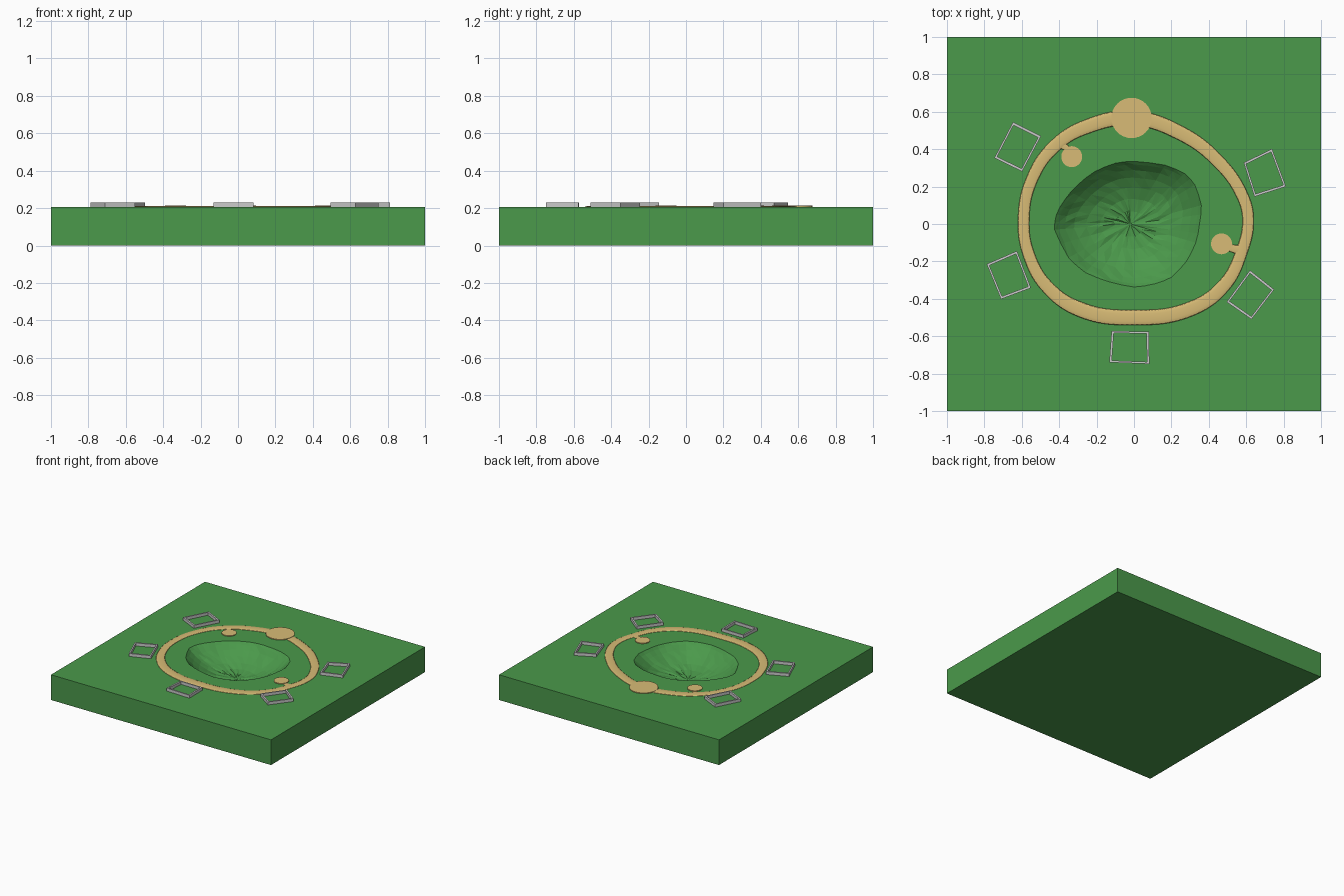
import bpy, bmesh, math, random
from mathutils import Vector

if "Cube" in bpy.data.objects:
    bpy.data.objects.remove(bpy.data.objects["Cube"])

random.seed(4)
TOP = 0.207


def material(name, color):
    m = bpy.data.materials.new(name)
    m.diffuse_color = color
    m.use_nodes = True
    m.node_tree.nodes["Principled BSDF"].inputs["Base Color"].default_value = m.diffuse_color
    return m


GRASS = material("grass", (0.07, 0.32, 0.07, 1))
SAND = material("sand", (0.69, 0.50, 0.18, 1))


def add_mesh(name, bm, mat=None):
    bmesh.ops.recalc_face_normals(bm, faces=bm.faces)
    me = bpy.data.meshes.new(name)
    bm.to_mesh(me)
    bm.free()
    ob = bpy.data.objects.new(name, me)
    bpy.context.collection.objects.link(ob)
    if mat:
        me.materials.append(mat)
    return ob


# ground slab with a faceted pond basin sunk into its top
rim = [(.36, .10), (.35, 0), (.33, -.10), (.28, -.20), (.20, -.285), (.11, -.32),
       (0, -.337), (-.13, -.31), (-.26, -.26), (-.35, -.18), (-.425, -.03),
       (-.415, .05), (-.37, .13), (-.30, .21), (-.21, .28), (-.10, .325),
       (0, .335), (.165, .315), (.27, .27), (.325, .21)]
loop = []
for a, b in zip(rim, rim[1:] + rim[:1]):
    a, b = Vector(a), Vector(b)
    loop += [a, (a + b) / 2 * 1.008]
center, depth = Vector((-.02, 0)), 0.15

bm = bmesh.new()
low = [bm.verts.new((x, y, 0)) for x, y in ((-1, -1), (1, -1), (1, 1), (-1, 1))]
high = [bm.verts.new((v.co.x, v.co.y, TOP)) for v in low]
bm.faces.new(low)
for i in range(4):
    j = (i + 1) % 4
    bm.faces.new((low[i], low[j], high[j], high[i]))
n = len(loop)
rings = []
for t in (1, .95, .86, .74, .58, .4, .2):
    ring = []
    for p in loop:
        q = center + (p - center) * t
        z = TOP - depth * (1 - t ** 2.6)
        if t < 1:
            z += random.uniform(-.004, .004)
        ring.append(bm.verts.new((q.x, q.y, z)))
    rings.append(ring)
for a, b in zip(rings, rings[1:]):
    for i in range(n):
        j = (i + 1) % n
        bm.faces.new((a[i], a[j], b[j]))
        bm.faces.new((a[i], b[j], b[i]))
bottom = bm.verts.new((center.x, center.y, TOP - depth))
for i in range(n):
    bm.faces.new((rings[-1][i], rings[-1][(i + 1) % n], bottom))
edges = [bm.edges.get((high[i], high[(i + 1) % 4])) for i in range(4)]
edges += [bm.edges.get((rings[0][i], rings[0][(i + 1) % n])) for i in range(n)]
bmesh.ops.triangle_fill(bm, edges=edges, use_beauty=True, normal=(0, 0, 1))
add_mesh("ground", bm, GRASS)


# sandy paths: flattened round curves given as (x, y, half width)
def path(name, points, cyclic):
    cu = bpy.data.curves.new(name + "_curve", 'CURVE')
    cu.dimensions = '3D'
    cu.bevel_depth = 1
    cu.bevel_resolution = 4
    cu.use_fill_caps = True
    sp = cu.splines.new('BEZIER')
    sp.bezier_points.add(len(points) - 1)
    sp.use_cyclic_u = cyclic
    sp.resolution_u = 12
    for bp, (x, y, r) in zip(sp.bezier_points, points):
        bp.co = (x, y, 0)
        bp.radius = r
        bp.handle_left_type = bp.handle_right_type = 'AUTO'
    tmp = bpy.data.objects.new(name + "_curve", cu)
    bpy.context.collection.objects.link(tmp)
    dg = bpy.context.evaluated_depsgraph_get()
    me = bpy.data.meshes.new_from_object(tmp.evaluated_get(dg))
    bpy.data.objects.remove(tmp)
    for v in me.vertices:
        v.co.z = TOP + v.co.z * 0.12
    me.materials.clear()
    me.materials.append(SAND)
    me.shade_smooth()
    ob = bpy.data.objects.new(name, me)
    bpy.context.collection.objects.link(ob)


path("ring_path", [(0, .565, .04), (.24, .49, .038), (.44, .345, .034), (.58, .15, .031),
                   (.61, .02, .03), (.575, -.15, .031), (.48, -.33, .035), (.3, -.455, .039),
                   (0, -.5, .041), (-.28, -.46, .04), (-.46, -.34, .034), (-.56, -.17, .031),
                   (-.59, .02, .03), (-.545, .24, .031), (-.42, .42, .034), (-.24, .525, .038)], True)
path("back_spur", [(-.40, .43, .022), (-.36, .405, .016), (-.335, .37, .022)], False)
path("right_spur", [(.57, -.14, .026), (.525, -.13, .02), (.48, -.11, .022)], False)


# round sandy clearings
def clearing(name, x, y, r):
    bm = bmesh.new()
    bmesh.ops.create_cone(bm, cap_ends=True, segments=32, radius1=r, radius2=r, depth=.012)
    bmesh.ops.translate(bm, verts=bm.verts, vec=(x, y, TOP))
    ob = add_mesh(name, bm, SAND)
    ob.data.set_sharp_from_angle(angle=math.radians(30))


clearing("main_clearing", -.013, .567, .108)
clearing("back_clearing", -.333, .36, .056)
clearing("right_clearing", .468, -.106, .056)


# grey open foundation frames around the path
def foundation(name, corners, wall=.011, height=.024):
    pts = [Vector(c) for c in corners]
    mid = sum(pts, Vector((0, 0))) / 4
    k = 1 - wall / .088
    bm = bmesh.new()
    grid = [[bm.verts.new((*(mid + (p - mid) * s), z)) for p in pts]
            for s, z in ((1, TOP), (1, TOP + height), (k, TOP + height), (k, TOP))]
    for r in range(4):
        a, b = grid[r], grid[(r + 1) % 4]
        for i in range(4):
            j = (i + 1) % 4
            bm.faces.new((a[i], a[j], b[j], b[i]))
    add_mesh(name, bm)


foundation("foundation_back_left", [(-.647, .545), (-.497, .47), (-.598, .28), (-.747, .353)])
foundation("foundation_back_right", [(.738, .402), (.813, .2), (.644, .146), (.586, .328)])
foundation("foundation_front_right", [(.62, -.247), (.75, -.35), (.628, -.51), (.495, -.417)])
foundation("foundation_front_left", [(-.626, -.144), (-.551, -.342), (-.711, -.402), (-.788, -.214)])
foundation("foundation_front", [(-.12, -.572), (.08, -.575), (.082, -.748), (-.132, -.74)])
